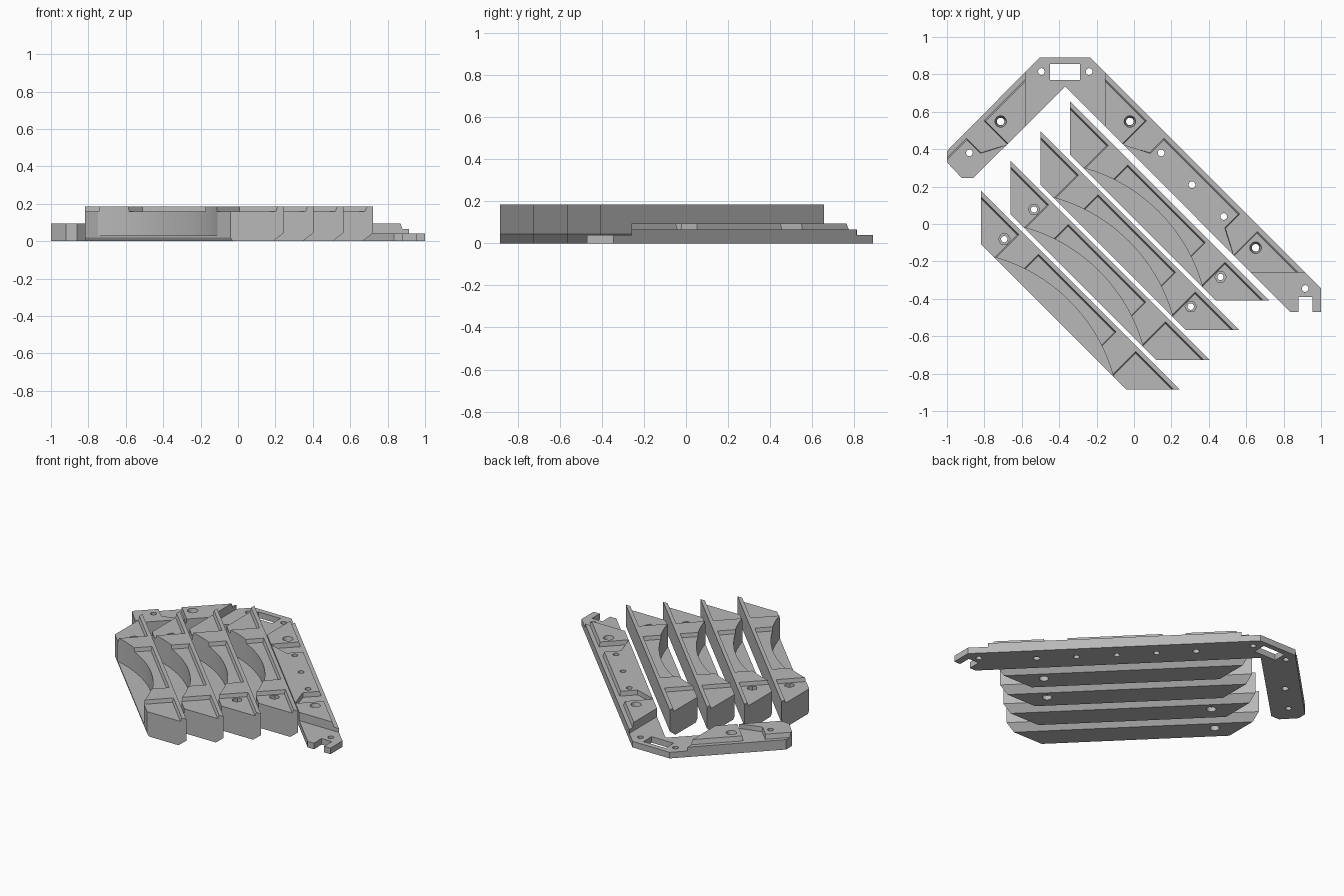
import bpy
import bmesh
import math

cube = bpy.data.objects.get("Cube")
if cube:
    bpy.data.objects.remove(cube, do_unlink=True)

grey = bpy.data.materials.new("plain_grey")
grey.use_nodes = True
colour = (0.48, 0.48, 0.48, 1)
grey.diffuse_color = colour
grey.node_tree.nodes["Principled BSDF"].inputs["Base Color"].default_value = colour

ROOT = math.sqrt(0.5)
MIRROR_X = -0.367          # symmetry line of the bracket corner


def diag(u, v):
    """u runs along the diagonal bars, v across them."""
    return ((u + v) * ROOT, (v - u) * ROOT)


def mirrored(u, v):
    x, y = diag(u, v)
    return (2 * MIRROR_X - x, y)


def loft(name, start, end):
    """Solid between two matching rings of points."""
    bm = bmesh.new()
    a = [bm.verts.new(p) for p in start]
    b = [bm.verts.new(p) for p in end]
    bm.faces.new(a)
    bm.faces.new(b)
    for i in range(len(a)):
        j = (i + 1) % len(a)
        bm.faces.new((a[i], a[j], b[j], b[i]))
    bmesh.ops.recalc_face_normals(bm, faces=bm.faces)
    mesh = bpy.data.meshes.new(name)
    bm.to_mesh(mesh)
    bm.free()
    obj = bpy.data.objects.new(name, mesh)
    bpy.context.collection.objects.link(obj)
    return obj


def slab(outline, z0, z1, top=None):
    """Cutter with an optional different outline at the top."""
    return loft("cutter", [(x, y, z0) for x, y in outline],
                [(x, y, z1) for x, y in (top or outline)])


def box(x0, x1, y0, y1, z0, z1):
    return slab([(x0, y0), (x1, y0), (x1, y1), (x0, y1)], z0, z1)


def ring(centre, r, sides):
    return [(centre[0] + r * math.cos(math.tau * i / sides),
             centre[1] + r * math.sin(math.tau * i / sides)) for i in range(sides)]


def drill(centre, r, z0, z1, sides=24, r_top=None):
    return slab(ring(centre, r, sides), z0, z1, ring(centre, r_top or r, sides))


def carve(obj, cutters):
    """Subtract each cutter in turn, then remove it."""
    bpy.context.view_layer.objects.active = obj
    for cutter in cutters:
        cutter.hide_render = True
        mod = obj.modifiers.new("cut", 'BOOLEAN')
        mod.operation = 'DIFFERENCE'
        mod.solver = 'EXACT'
        mod.object = cutter
        bpy.ops.object.modifier_apply(modifier=mod.name)
        bpy.data.objects.remove(cutter, do_unlink=True)


def finish(obj):
    obj.data.materials.clear()
    obj.data.materials.append(grey)
    bpy.ops.object.select_all(action='DESELECT')
    obj.select_set(True)
    bpy.context.view_layer.objects.active = obj
    bpy.ops.object.shade_smooth_by_angle(angle=math.radians(25))


# Slanted bars: bevelled section, pocketed top, scooped front
SECTION = [(0.01, 0), (0, 0.02), (0, 0.185), (0.2025, 0.185), (0.2025, 0.045), (0.162, 0)]
HALF, RIB_OUT, RIB_IN, RIM = 0.55, 0.447, 0.288, 0.172
CHORD, SAG = 0.4525, 0.12
RADIUS = (CHORD ** 2 + SAG ** 2) / (2 * SAG)


def pocket(place, u0, u1, slope0, slope1):
    low = [(u0, -0.1), (u1, -0.1), (u1, RIM), (u0, RIM)]
    high = [(u0 - slope0, -0.1), (u1 + slope1, -0.1),
            (u1 + slope1, RIM + 0.012), (u0 - slope0, RIM + 0.012)]
    return slab([place(*p) for p in low], 0.16, 0.2, [place(*p) for p in high])


def build_bar(index):
    def place(u, v):
        return diag(u + 0.047, v - 0.655 + 0.225 * index)

    ends = [[(*place(s * (HALF + v), v), z) for v, z in SECTION] for s in (-1, 1)]
    bar = loft(f"slanted_bar_{index + 1}", *ends)
    side = -1 if index < 2 else 1
    hole = place(side * 0.48, 0.107)
    carve(bar, [
        pocket(place, -1, -RIB_OUT, 0, 0.008),
        pocket(place, RIB_OUT, 1, 0.008, 0),
        pocket(place, -RIB_IN, RIB_IN, 0.008, 0.008),
        drill(place(0, SAG - RADIUS), RADIUS, 0.03, 0.3, 128),
        drill(hole, 0.031, 0.1, 0.3, 6),
        drill(hole, 0.017, -0.1, 0.3),
        drill(hole, 0.028, -0.1, 0.03),
    ])
    finish(bar)


for i in range(4):
    build_bar(i)

# Corner bracket: one plate at full height, stepped down by cutting
OUTLINE = [(-1, 0.39), (-0.505, 0.89), (-0.235, 0.89), (1, -0.345), (1, -0.47),
           (0.955, -0.47), (0.955, -0.39), (0.88, -0.39), (0.88, -0.47), (0.835, -0.47),
           (-0.367, 0.735), (-0.86, 0.245), (-0.92, 0.245), (-1, 0.33)]
bracket = loft("corner_bracket", [(x, y, 0) for x, y in OUTLINE],
               [(x, y, 0.095) for x, y in OUTLINE])


def rim_step(place):
    low = [(-0.75, 0.438), (1.2, 0.438), (1.2, 0.6), (-0.75, 0.6)]
    high = [(u, v - 0.012 if v < 0.5 else v) for u, v in low]
    return slab([place(*p) for p in low], 0.065, 0.11, [place(*p) for p in high])


def notch(place, flip=False):
    def spot(u, v):
        return place(0.152 - u if flip else u, v)
    low = [(-0.343, 0.55), (-0.343, 0.2), (-0.333, 0.262), (-0.21, 0.329), (-0.21, 0.55)]
    low[1] = (-0.343, 0.257)
    high = [(u + (-0.006 if u < -0.3 else 0.006), v) for u, v in low]
    return slab([spot(*p) for p in low], 0.065, 0.11, [spot(*p) for p in high])


cutters = [
    box(-0.58, -0.155, 0.4, 1, 0.04, 0.2),        # low corner
    box(0.5, 1.2, -0.7, -0.26, 0.04, 0.2),        # low tail
    rim_step(diag), rim_step(mirrored),
    notch(diag), notch(diag, True), notch(mirrored),
    box(-0.45, -0.29, 0.77, 0.855, -0.1, 0.2),    # window slot
]
for spot in [(-0.495, 0.815), (-0.24, 0.815), (0.145, 0.38), (0.31, 0.21),
             (0.48, 0.04), (0.915, -0.345), (-0.88, 0.38)]:
    cutters.append(drill(spot, 0.018, -0.1, 0.2))
for spot in [(-0.713, 0.548), (-0.022, 0.548), (0.65, -0.127)]:
    cutters.append(drill(spot, 0.02, -0.1, 0.2))
    cutters.append(drill(spot, 0.022, 0.05, 0.11, r_top=0.034))
carve(bracket, cutters)
finish(bracket)
